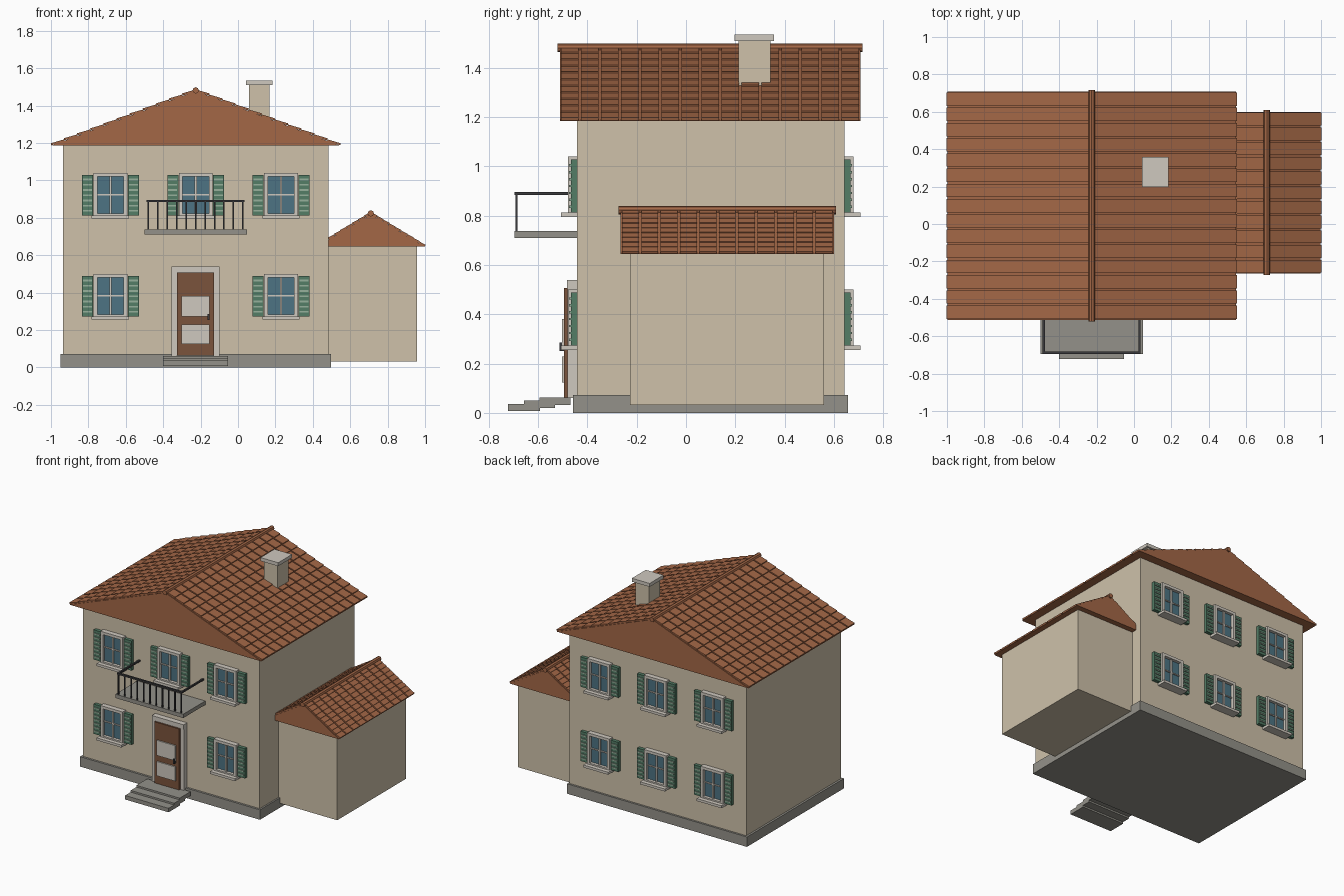
import bpy, bmesh, math
from mathutils import Matrix, Vector

if "Cube" in bpy.data.objects:
    bpy.data.objects.remove(bpy.data.objects["Cube"])


def material(name, rgb):
    m = bpy.data.materials.new(name)
    m.diffuse_color = (*[(c / 255) ** 2.2 for c in rgb], 1)
    m.use_nodes = True
    m.node_tree.nodes["Principled BSDF"].inputs["Base Color"].default_value = m.diffuse_color
    return m


WALL = material("plaster", (205, 192, 168))
STONE = material("stone", (146, 144, 136))
TRIM = material("trim", (205, 199, 189))
ROOF = material("terracotta", (162, 103, 72))
GREEN = material("shutter_green", (84, 124, 102))
SLAT = material("slat_green", (150, 175, 155))
GLASS = material("glass", (78, 115, 130))
WOOD = material("wood", (122, 84, 62))
IRON = material("iron", (60, 60, 62))


def finish(name, bm, mat):
    bmesh.ops.recalc_face_normals(bm, faces=bm.faces)
    me = bpy.data.meshes.new(name)
    bm.to_mesh(me)
    bm.free()
    me.materials.append(mat)
    ob = bpy.data.objects.new(name, me)
    bpy.context.collection.objects.link(ob)
    return ob


def boxes(name, mat, *items):
    """One object from boxes given as (x0, x1, y0, y1, z0, z1)."""
    bm = bmesh.new()
    for x0, x1, y0, y1, z0, z1 in items:
        m = Matrix.Translation(((x0 + x1) / 2, (y0 + y1) / 2, (z0 + z1) / 2))
        m = m @ Matrix.Diagonal((abs(x1 - x0), abs(y1 - y0), abs(z1 - z0), 1))
        bmesh.ops.create_cube(bm, size=1, matrix=m)
    return finish(name, bm, mat)


def gable_roof(name, xc, half, z0, z1, y0, y1, courses, columns, clip=-9):
    """Solid gable, rows of overlapping tiles on both slopes, ridge cap."""
    bm = bmesh.new()
    tri = [bm.verts.new(p) for p in
           ((xc - half, y0, z0), (xc + half, y0, z0), (xc, y0, z1))]
    ext = bmesh.ops.extrude_face_region(bm, geom=[bm.faces.new(tri)])
    bm.faces.new(tri) if not bm.faces.get(tri) else None
    bmesh.ops.translate(bm, vec=(0, y1 - y0, 0),
                        verts=[v for v in ext["geom"] if isinstance(v, bmesh.types.BMVert)])
    finish(name + "_gable", bm, ROOF)

    bm = bmesh.new()
    length = math.hypot(half, z1 - z0)
    tl, tw = length / courses, (y1 - y0) / columns
    for s in (-1, 1):
        down = Vector((s * half, 0, z0 - z1)).normalized()
        up = Vector((s * (z1 - z0), 0, half)).normalized()
        u = (down + up * 0.08).normalized()      # lower edge lifts
        v = up.cross(down)
        n = u.cross(v)
        for i in range(courses):
            c = Vector((xc, 0, z1)) + down * (i + 0.5) * tl + up * 0.005
            if c.x < clip:
                continue
            for j in range(columns):
                c.y = y0 + (j + 0.5) * tw
                m = Matrix((u, v, n)).transposed().to_4x4()
                m.translation = c
                m = m @ Matrix.Diagonal((tl * 0.98, tw - 0.01, 0.011, 1))
                bmesh.ops.create_cube(bm, size=1, matrix=m)
    finish(name + "_tiles", bm, ROOF)

    bm = bmesh.new()
    m = Matrix.Translation((xc, (y0 + y1) / 2, z1 + 0.003)) @ Matrix.Rotation(math.pi / 2, 4, 'X')
    bmesh.ops.create_cone(bm, cap_ends=True, segments=8, radius1=0.017, radius2=0.017,
                          depth=y1 - y0 + 0.018, matrix=m)
    finish(name + "_ridge", bm, ROOF)


def window(tag, x, z, wall, s):
    """Window at centre x, bottom z, on wall plane y = wall facing s."""
    def part(name, mat, *items):
        boxes(tag + name, mat, *[(x + a, x + b, wall + s * c, wall + s * d, z + e, z + f)
                                 for a, b, c, d, e, f in items])
    part("_glass", GLASS, (-0.075, 0.075, -0.005, 0.014, 0.005, 0.22))
    part("_frame", TRIM,
         (-0.09, -0.07, -0.005, 0.036, 0, 0.23), (0.07, 0.09, -0.005, 0.036, 0, 0.23),
         (-0.07, 0.07, -0.005, 0.036, 0.21, 0.23), (-0.07, 0.07, -0.005, 0.036, 0, 0.013))
    part("_muntins", TRIM, (-0.006, 0.006, 0.01, 0.024, 0.01, 0.215),
         (-0.072, 0.072, 0.01, 0.022, 0.11, 0.118))
    part("_sill", TRIM, (-0.1, 0.1, -0.005, 0.065, -0.015, 0.003))
    leaves, slats = [], []
    for k in (-1, 1):
        leaves.append((k * 0.093, k * 0.152, -0.005, 0.024, 0.003, 0.219))
        for i in range(7):
            h = 0.022 + i * 0.028
            slats.append((k * 0.099, k * 0.147, 0.02, 0.031, h, h + 0.009))
    part("_shutters", GREEN, *leaves)
    part("_slats", SLAT, *slats)


# House body, plinth and side annex
FRONT, BACK = -0.443, 0.643
boxes("main_walls", WALL, (-0.935, 0.485, FRONT, BACK, 0.05, 1.19))
boxes("plinth", STONE, (-0.95, 0.497, -0.458, 0.657, 0, 0.072))
boxes("annex_walls", WALL, (0.45, 0.958, -0.228, 0.56, 0.032, 0.65))

# Roofs
gable_roof("main_roof", -0.226, 0.772, 1.185, 1.478, -0.512, 0.708, 11, 15)
gable_roof("annex_roof", 0.71, 0.288, 0.645, 0.82, -0.265, 0.6, 9, 11, clip=0.46)

# Chimney
boxes("chimney", WALL, (0.058, 0.168, 0.213, 0.343, 1.28, 1.51))
boxes("chimney_cap", TRIM, (0.043, 0.185, 0.197, 0.357, 1.51, 1.535))

# Windows, front and back; the door takes the middle front bay
for floor, z in (("lower", 0.27), ("upper", 0.81)):
    for bay, x in (("left", -0.682), ("middle", -0.226), ("right", 0.23)):
        if (floor, bay) != ("lower", "middle"):
            window(f"front_{floor}_{bay}_window", x, z, FRONT, -1)
        window(f"back_{floor}_{bay}_window", x, z, BACK, 1)

# Door
boxes("door_frame", TRIM, (-0.355, -0.325, -0.48, FRONT, 0.06, 0.54),
      (-0.13, -0.1, -0.48, FRONT, 0.06, 0.54), (-0.355, -0.1, -0.483, FRONT, 0.505, 0.54))
boxes("door", WOOD, (-0.327, -0.128, -0.495, FRONT, 0.063, 0.507))
boxes("door_panels", TRIM, (-0.302, -0.153, -0.504, -0.49, 0.272, 0.382),
      (-0.302, -0.153, -0.504, -0.49, 0.124, 0.228))
boxes("door_handle", IRON, (-0.163, -0.153, -0.513, -0.49, 0.252, 0.286))

# Entrance steps
boxes("steps", STONE, *[(-0.402, -0.053, -0.722 + i * 0.064, -0.593 + i * 0.062,
                         0.008 + i * 0.0125, 0.037 + i * 0.0125) for i in range(3)])

# Balcony
boxes("balcony_slab", STONE, (-0.5, 0.047, -0.696, FRONT, 0.71, 0.738))
boxes("balcony_balusters", IRON, *[(x - 0.004, x + 0.004, -0.692, -0.684, 0.735, 0.89)
                                   for x in [-0.479 + i * 0.0505 for i in range(11)]])
boxes("balcony_rail", IRON, (-0.488, 0.035, -0.695, -0.681, 0.884, 0.896),
      (-0.488, -0.476, -0.695, FRONT, 0.884, 0.896), (0.023, 0.035, -0.695, FRONT, 0.884, 0.896))
